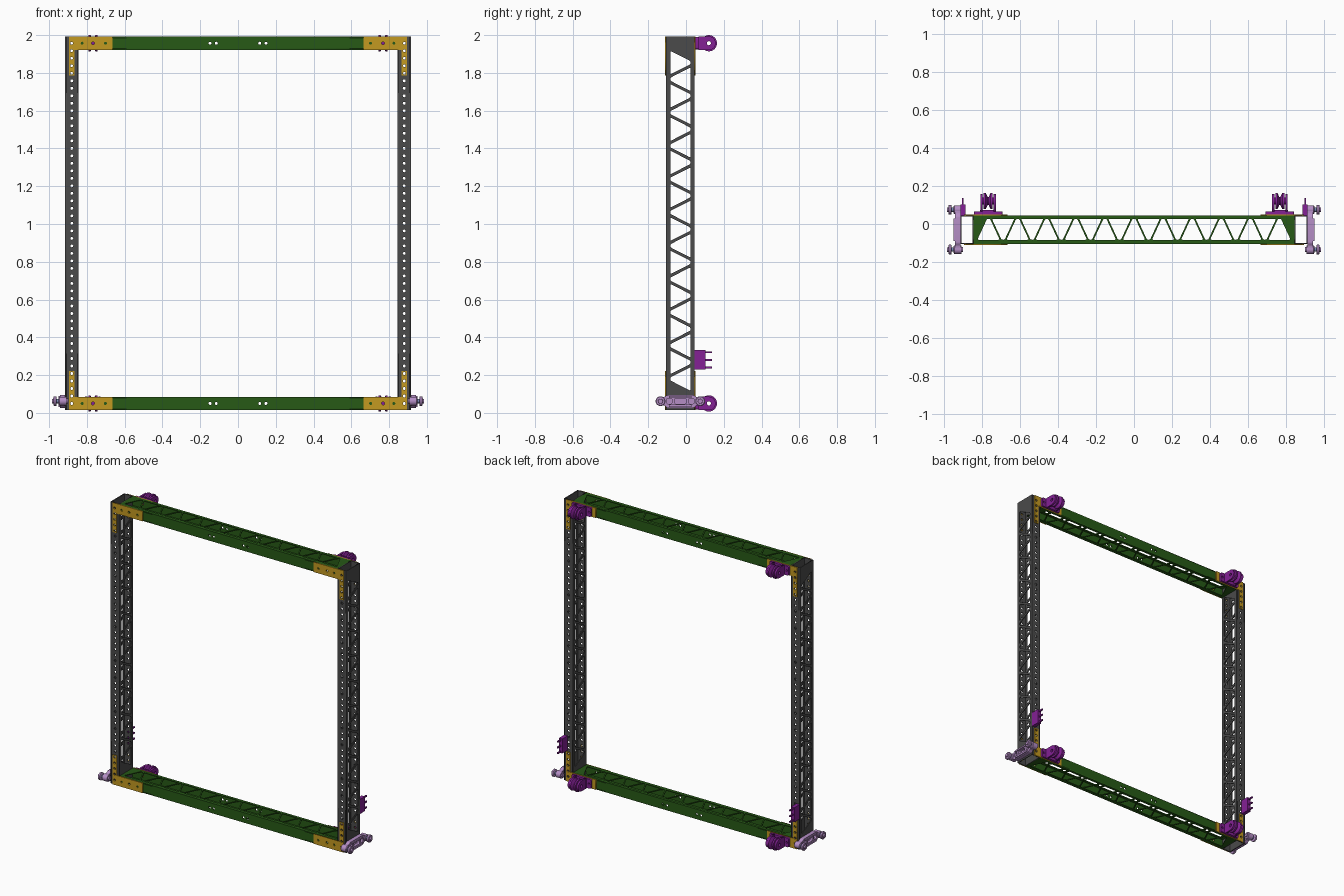
import bpy, bmesh
from math import cos, sin, pi
from mathutils import Vector, Matrix

if "Cube" in bpy.data.objects:
    bpy.data.objects.remove(bpy.data.objects["Cube"])


def material(name, rgb):
    m = bpy.data.materials.new(name)
    m.diffuse_color = (*rgb, 1)
    m.use_nodes = True
    m.node_tree.nodes["Principled BSDF"].inputs["Base Color"].default_value = m.diffuse_color
    return m


DARK = material("dark_grey", (0.07, 0.07, 0.07))
GREEN = material("green", (0.02, 0.1, 0.008))
GOLD = material("gold", (0.55, 0.32, 0.015))
PURPLE = material("purple", (0.23, 0.015, 0.3))
LILAC = material("lilac", (0.46, 0.27, 0.56))
STEEL = material("steel_blue", (0.18, 0.24, 0.45))


def finish(name, bm, mat, smooth=False):
    bmesh.ops.remove_doubles(bm, verts=bm.verts, dist=1e-5)
    bmesh.ops.recalc_face_normals(bm, faces=bm.faces)
    me = bpy.data.meshes.new(name)
    bm.to_mesh(me)
    bm.free()
    me.materials.append(mat)
    ob = bpy.data.objects.new(name, me)
    bpy.context.collection.objects.link(ob)
    if smooth:
        bpy.ops.object.select_all(action='DESELECT')
        ob.select_set(True)
        bpy.context.view_layer.objects.active = ob
        bpy.ops.object.shade_smooth_by_angle()
    return ob


def plate(name, outline, holes, axis, a, b, mat):
    """Flat plate with holes, normal to an axis, spanning a..b along it."""
    cu = bpy.data.curves.new(name, 'CURVE')
    cu.dimensions, cu.fill_mode, cu.extrude = '2D', 'BOTH', abs(b - a) / 2
    for loop in [outline] + holes:
        sp = cu.splines.new('POLY')
        sp.points.add(len(loop) - 1)
        for p, (u, v) in zip(sp.points, loop):
            p.co = (u, v, 0, 1)
        sp.use_cyclic_u = True
    tmp = bpy.data.objects.new(name + "_curve", cu)
    bpy.context.collection.objects.link(tmp)
    me = tmp.evaluated_get(bpy.context.evaluated_depsgraph_get()).to_mesh()
    bm = bmesh.new()
    bm.from_mesh(me)
    bpy.data.objects.remove(tmp)
    for vert in bm.verts:
        u, v, w = vert.co
        w += (a + b) / 2
        vert.co = {'x': (w, u, v), 'y': (u, w, v), 'z': (u, v, w)}[axis]
    return finish(name, bm, mat)


def lathe(name, profile, centre, mat, steps=28):
    """Revolve a closed (x, radius) profile about an axis parallel to x."""
    bm = bmesh.new()
    vs = [bm.verts.new((x, 0, r)) for x, r in profile]
    es = [bm.edges.new((vs[i - 1], vs[i])) for i in range(len(vs))]
    bmesh.ops.spin(bm, geom=vs + es, cent=(0, 0, 0), axis=(1, 0, 0), angle=2 * pi, steps=steps)
    bmesh.ops.translate(bm, verts=bm.verts, vec=centre)
    return finish(name, bm, mat, True)


def box(name, lo, hi, mat):
    lo, hi = Vector(lo), Vector(hi)
    size = hi - lo
    bm = bmesh.new()
    bmesh.ops.create_cube(bm, size=1, matrix=Matrix.Translation((lo + hi) / 2) @ Matrix.Diagonal((*[abs(c) for c in size], 1)))
    return finish(name, bm, mat)


def rect(u0, u1, v0, v1):
    return [(u0, v0), (u1, v0), (u1, v1), (u0, v1)]


def circle(u, v, r, n=12):
    return [(u + r * cos(2 * pi * i / n), v + r * sin(2 * pi * i / n)) for i in range(n)]


def rounded(poly, r):
    out = []
    pts = [Vector(p) for p in poly]
    for i, p in enumerate(pts):
        q, s = pts[i - 1], pts[(i + 1) % len(pts)]
        a, b = p + (q - p).normalized() * r, p + (s - p).normalized() * r
        out += [tuple(a * (1 - t) ** 2 + p * 2 * t * (1 - t) + b * t * t) for t in (0, .33, .67, 1)]
    return out


def truss(start, end, n, base, lo, hi):
    """Alternating rounded triangles along u, between lo and hi in v."""
    step = (end - start - base) / (n - 1)
    tris = []
    for i in range(n):
        c = start + base / 2 + i * step
        foot, tip = (lo, hi) if i % 2 == 0 else (hi, lo)
        tris.append(rounded([(c - base / 2, foot), (c + base / 2, foot), (c + .008, tip), (c - .008, tip)], .007))
    return tris


Y0, Y1, T = -0.105, 0.045, 0.006
ZB, ZT, H = 0.05, 1.957, 0.035
BOT, TOP = ZB - H, ZT + H
PITCH = (ZT - ZB) / 48

# Upright posts: lattice side walls, drilled front and back walls
post_tris = [[(v, u) for u, v in t] for t in reversed([])] or [
    [(v, ZB + ZT - u) for u, v in t] for t in truss(0.09, 1.89, 20, 0.125, -0.083, 0.024)]
for s in (-1, 1):
    side = "left" if s < 0 else "right"
    for nm, a in (("inner", 0.845), ("outer", 0.915 - T)):
        plate(f"{side}_post_{nm}_wall", rect(Y0, Y1, BOT, TOP), post_tris, 'x', s * a, s * (a + T), DARK)
    drill = [circle(s * 0.88, ZB + i * PITCH, 0.008) for i in range(49)]
    for nm, y in (("front", Y0), ("back", Y1 - T)):
        plate(f"{side}_post_{nm}_wall", rect(s * 0.88 - .029, s * 0.88 + .029, BOT, TOP), drill, 'y', y, y + T, DARK)

# Cross beams: lattice top and bottom walls
beam_tris = truss(-0.825, 0.825, 21, 0.118, -0.083, 0.027)
for lvl, zc in (("lower", ZB), ("upper", ZT)):
    for nm, z in (("bottom", zc - H), ("top", zc + H - T)):
        plate(f"{lvl}_beam_{nm}_wall", rect(-.845, .845, Y0, Y1), beam_tris, 'z', z, z + T, GREEN)
    drill = [circle(x, zc, .008) for x in (-.768, -.148, -.115, .115, .148, .768)]
    for nm, y in (("front", Y0), ("back", Y1 - T)):
        plate(f"{lvl}_beam_{nm}_wall", rect(-.845, .845, zc - H + T, zc + H - T), drill, 'y', y, y + T, GREEN)

    # Corner gussets and pulleys at both ends
    d = 1 if lvl == "lower" else -1
    for s in (-1, 1):
        tag = f"{lvl}_{'left' if s < 0 else 'right'}"
        ell = [(s * x, zc + d * z) for x, z in
               ((.896, -H), (.665, -H), (.665, H), (.866, H), (.866, .172), (.896, .172))]
        holes = [circle(s * x, zc, .008) for x in (.825, .768, .702)]
        holes += [circle(s * .881, zc + d * i * PITCH, .008) for i in range(5)]
        for nm, y in (("front", Y0 - T), ("back", Y1)):
            plate(f"{tag}_{nm}_gusset", ell, holes, 'y', y, y + T, GOLD)

        # Pulley: base, cheeks and grooved wheel
        xc, yc = s * 0.768, 0.121
        plate(f"{tag}_pulley_base", rounded(rect(xc - .075, xc + .075, zc - .032, zc + .032), .01),
              [circle(xc + k * .06, zc, .007) for k in (-1, 1)], 'y', Y1 + T, .065, PURPLE)
        box(f"{tag}_pulley_foot", (xc - .042, .065, zc - H), (xc + .042, .074, zc + H), PURPLE)
        cheek = [(.066, zc - .036)] + [(yc + .036 * cos(t * pi / 12), zc + .036 * sin(t * pi / 12))
                                       for t in range(-6, 7)] + [(.066, zc + .036)]
        for k in (-1, 1):
            plate(f"{tag}_pulley_cheek", cheek, [circle(yc, zc, .011, 20)], 'x', xc + k * .029, xc + k * .041, PURPLE)
        lathe(f"{tag}_pulley_wheel", [(-.029, .011), (-.029, .018), (-.024, .018), (-.024, .043), (-.013, .043),
                                      (-.003, .022), (.003, .022), (.013, .043), (.024, .043), (.024, .018),
                                      (.029, .018), (.029, .011)], (xc, yc, zc), PURPLE)

for s in (-1, 1):
    side = "left" if s < 0 else "right"
    # Three-pronged hook block behind each post
    box(f"{side}_hook_block", (s * .888, Y1, .23), (s * .914, .103, .332), PURPLE)
    for z in (.241, .281, .321):
        box(f"{side}_hook_prong", (s * .897, .10, z - .005), (s * .906, .138, z + .005), PURPLE)

    # Guide trolley outside each post foot
    cy, cz = -0.03, 0.062
    half = [(-.105, -.022), (-.085, -.022), (-.07, -.036), (.07, -.036), (.085, -.022), (.105, -.022),
            (.125, 0), (.105, .022), (.085, .022), (.07, .032), (-.07, .032), (-.085, .022), (-.105, .022), (-.125, 0)]
    body = rounded([(cy + y, cz + z) for y, z in half], .006)
    slots = [rounded(rect(cy + a, cy + b, cz - .014, cz + .014), .006)
             for a, b in ((-.072, -.045), (-.03, .03), (.045, .072))]
    plate(f"{side}_trolley_back", body, [], 'x', s * .915, s * .924, LILAC)
    plate(f"{side}_trolley_frame", body, slots, 'x', s * .924, s * .942, LILAC)
    for z0, z1 in ((-.03, -.018), (.017, .027)):
        box(f"{side}_trolley_rib", (s * .942, cy - .06, cz + z0), (s * .95, cy + .06, cz + z1), LILAC)
    for k in (-1, 1):
        c = (0, cy + k * .105, cz)
        lathe(f"{side}_trolley_boss", [(s * x, r) for x, r in
              ((.9, 0), (.9, .013), (.908, .013), (.908, .023), (.946, .023), (.95, .018), (.95, 0))], c, LILAC)
        lathe(f"{side}_trolley_axle", [(s * x, r) for x, r in
              ((.95, 0), (.95, .011), (.964, .011), (.964, 0))], c, STEEL)
        lathe(f"{side}_trolley_wheel", [(s * x, r) for x, r in
              ((.96, 0), (.96, .02), (.963, .026), (.974, .026), (.977, .022), (.977, .013), (.985, .012), (.985, 0))], c, LILAC)
